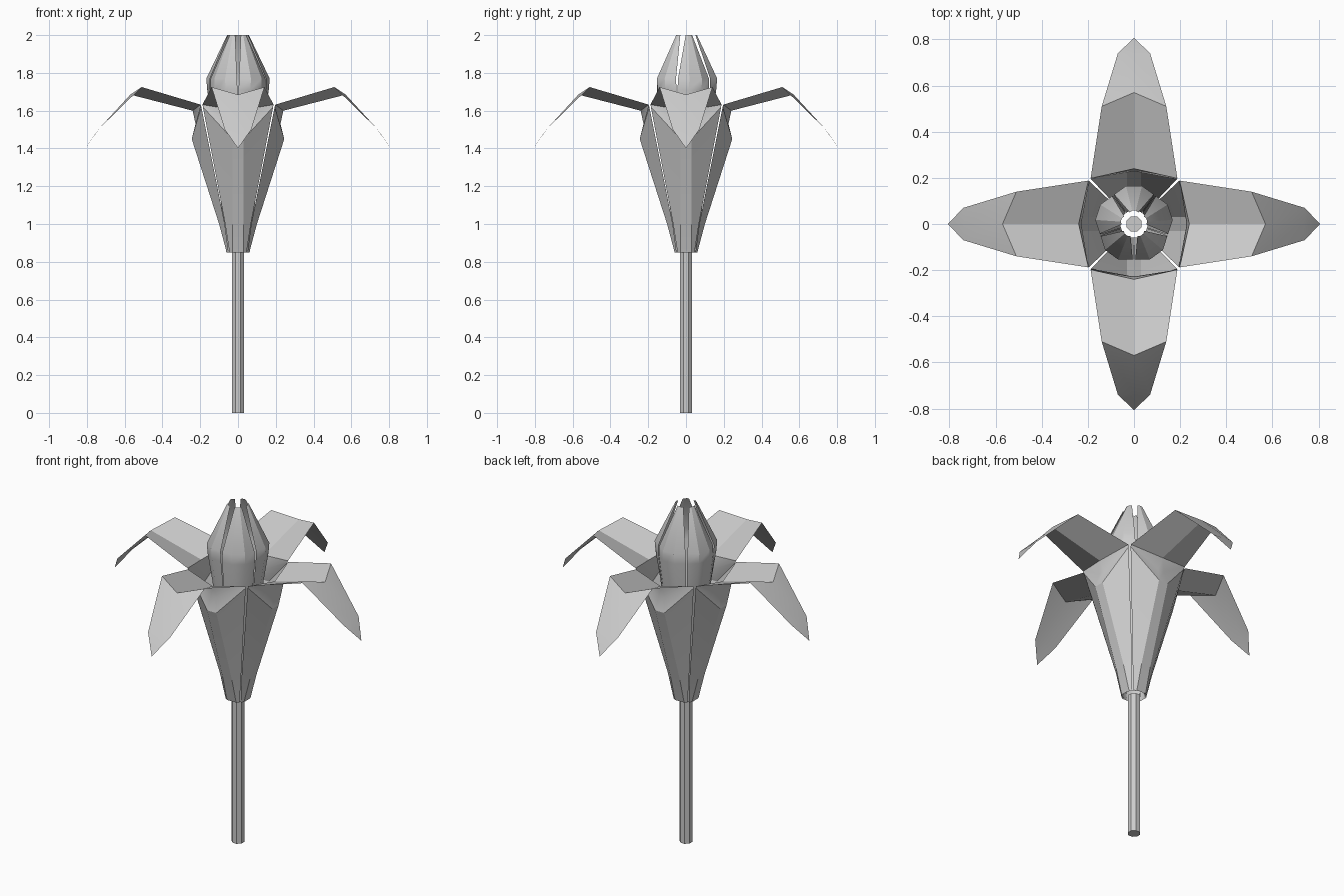
import bpy, bmesh, math
from mathutils import Matrix, Vector

if "Cube" in bpy.data.objects:
    bpy.data.objects.remove(bpy.data.objects["Cube"])


def finish(obj):
    bpy.ops.object.select_all(action='DESELECT')
    obj.select_set(True)
    bpy.context.view_layer.objects.active = obj
    bpy.ops.object.shade_smooth_by_angle(angle=math.radians(30))


def petal(name, rows, angle):
    """Loft a folded sheet; each row = edge (half width, radius, z), centre (half width, radius, z)."""
    bm = bmesh.new()
    rot = Matrix.Rotation(angle, 4, 'Z')
    grid = []
    for (we, re, ze), (wc, rc, zc) in rows:
        pts = [(re, -we, ze), (rc, -wc, zc), (rc, wc, zc), (re, we, ze)]
        grid.append([bm.verts.new(rot @ Vector(p)) for p in pts])
    for a, b in zip(grid, grid[1:]):
        for i in range(3):
            bm.faces.new((a[i], a[i + 1], b[i + 1], b[i]))
    bmesh.ops.remove_doubles(bm, verts=bm.verts, dist=0.0005)
    bmesh.ops.dissolve_degenerate(bm, edges=bm.edges, dist=0.0005)
    me = bpy.data.meshes.new(name)
    bm.to_mesh(me)
    bm.free()
    obj = bpy.data.objects.new(name, me)
    bpy.context.collection.objects.link(obj)
    finish(obj)


# Stem
bpy.ops.mesh.primitive_cylinder_add(vertices=8, radius=0.035, depth=0.85,
                                    location=(0, 0, 0.425), rotation=(0, 0, math.pi / 8))
stem = bpy.context.object
stem.name = "stem"
finish(stem)

# Four outer petals: tapered cup, then a drooping blade
outer = [
    ((0.045, 0.05, 0.85), (0.03, 0.06, 0.85)),
    ((0.068, 0.07, 1.0), (0.03, 0.10, 1.0)),
    ((0.186, 0.194, 1.62), (0.03, 0.245, 1.45)),
    ((0.188, 0.198, 1.632), (0.02, 0.225, 1.53)),
    ((0.188, 0.198, 1.632), (0.0, 0.24, 1.60)),
    ((0.14, 0.51, 1.725), (0.0, 0.57, 1.685)),
    ((0.07, 0.74, 1.50), (0.0, 0.735, 1.505)),
    ((0.0, 0.807, 1.40), (0.0, 0.807, 1.40)),
]
for k in range(4):
    petal(f"outer_petal_{k + 1}", outer, k * math.pi / 2)

# Five inner petals closing into a bud
inner = [
    ((0.034, 0.048, 0.85), (0.015, 0.06, 0.85)),
    ((0.078, 0.11, 1.55), (0.03, 0.135, 1.55)),
    ((0.088, 0.126, 1.71), (0.035, 0.16, 1.71)),
    ((0.086, 0.128, 1.77), (0.035, 0.165, 1.77)),
    ((0.018, 0.05, 2.0), (0.008, 0.058, 2.0)),
]
for k in range(5):
    petal(f"inner_petal_{k + 1}", inner, math.pi / 2 + k * math.tau / 5)
